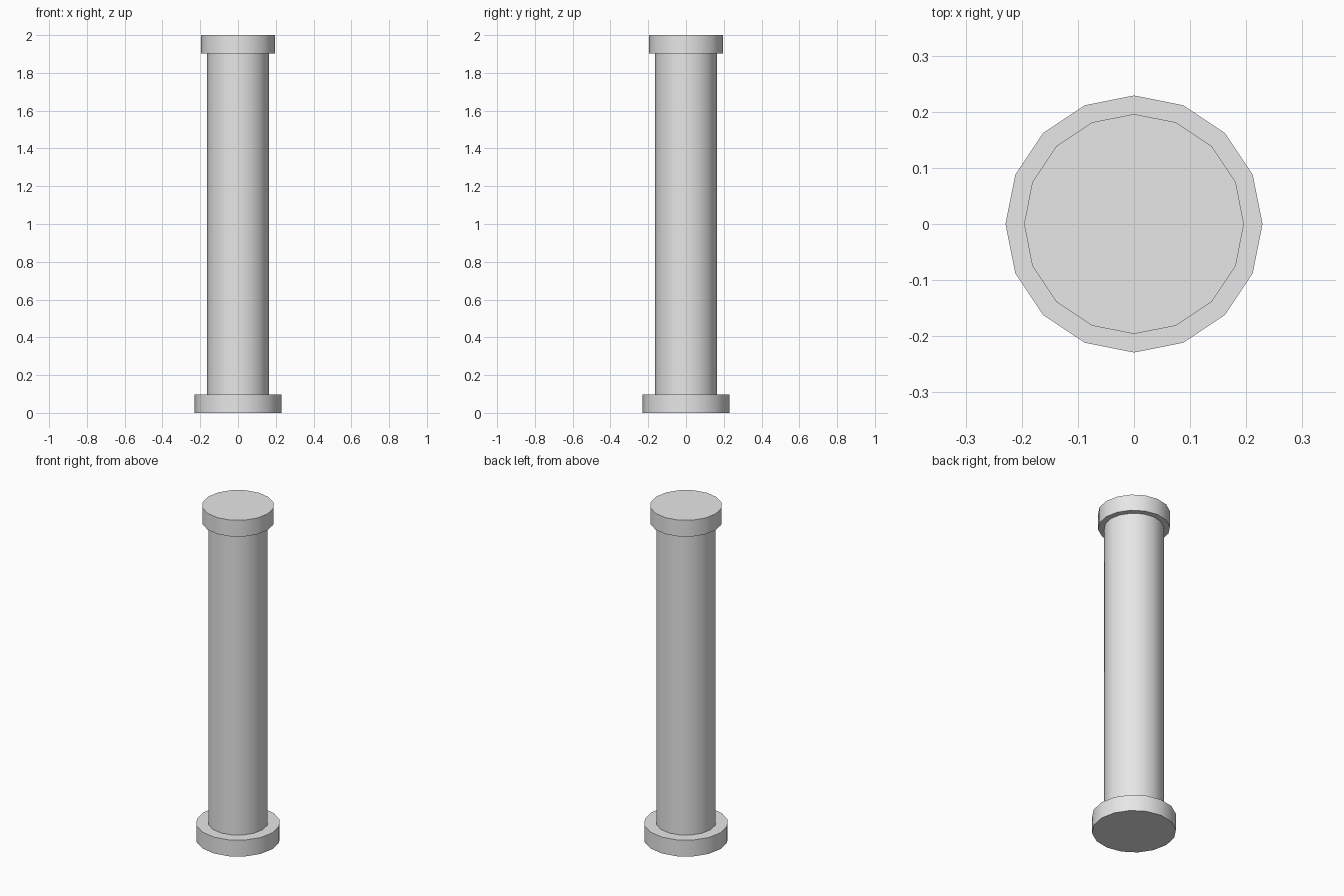
import bpy
import math

default_cube = bpy.data.objects.get("Cube")
if default_cube:
    bpy.data.objects.remove(default_cube, do_unlink=True)

SIDES = 16
HEIGHT = 2.0
SLAB = 0.098  # thickness of the base and the cap

# Stone colour
stone = bpy.data.materials.new("light_grey_stone")
stone.use_nodes = True
stone.diffuse_color = (0.8, 0.8, 0.8, 1)
stone.node_tree.nodes["Principled BSDF"].inputs["Base Color"].default_value = (0.8, 0.8, 0.8, 1)


def drum(name, radius, bottom, top):
    """Upright closed cylinder between two heights."""
    bpy.ops.mesh.primitive_cylinder_add(
        vertices=SIDES, radius=radius, depth=top - bottom,
        location=(0, 0, (bottom + top) / 2))
    part = bpy.context.object
    part.name = part.data.name = name
    part.data.materials.append(stone)
    bpy.ops.object.shade_smooth_by_angle(angle=math.radians(30))
    return part


# Column parts, from the ground up
drum("base", 0.229, 0, SLAB)
drum("shaft", 0.163, SLAB, HEIGHT - SLAB)
drum("cap", 0.196, HEIGHT - SLAB, HEIGHT)
